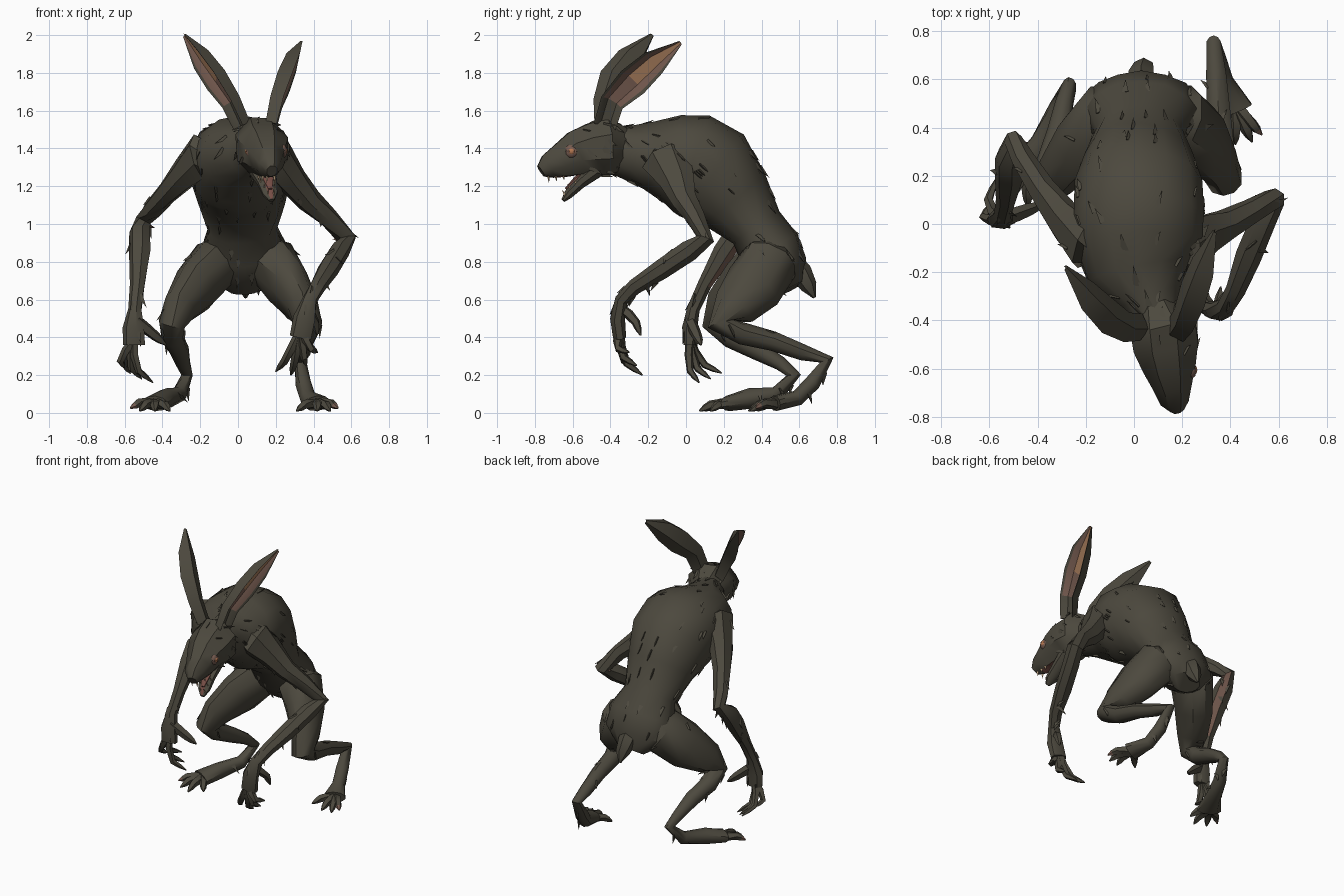
import bpy, bmesh, math, random
from mathutils import Vector

random.seed(4)
cube = bpy.data.objects.get("Cube")
if cube:
    bpy.data.objects.remove(cube, do_unlink=True)


def material(name, rgb):
    mat = bpy.data.materials.new(name)
    mat.use_nodes = True
    colour = (*rgb, 1)
    mat.diffuse_color = colour
    shader = next(n for n in mat.node_tree.nodes if n.type == 'BSDF_PRINCIPLED')
    shader.inputs["Base Color"].default_value = colour
    shader.inputs["Roughness"].default_value = .9
    return mat


FUR = material("dark_fur", (.073, .066, .048))
SKIN = material("bare_skin", (.18, .105, .08))
GLOW = material("ear_centre", (.38, .2, .105))
MOUTH = material("mouth_red", (.18, .075, .06))
TEETH = material("teeth_bone", (.5, .36, .22))
EYE = material("eye_amber", (.45, .18, .08))
parts = []


def finish(name, bm, mats):
    bmesh.ops.recalc_face_normals(bm, faces=bm.faces)
    mesh = bpy.data.meshes.new(name)
    bm.to_mesh(mesh)
    bm.free()
    for mat in mats:
        mesh.materials.append(mat)
    obj = bpy.data.objects.new(name, mesh)
    bpy.context.collection.objects.link(obj)
    parts.append(obj)
    return obj


def ring(sides):
    angles = [math.tau * (k + .5) / sides for k in range(sides)]
    return [(math.cos(a), math.sin(a)) for a in angles]


def loft(name, sections, sides=8, side=(1, 0, 0), profile=None, mats=(FUR,), rule=None, rough=0.0):
    """Skin a path of (x, y, z, half width[, half depth]) sections."""
    profile = profile or ring(sides)
    count = len(profile)
    points = [Vector(s[:3]) for s in sections]
    last = len(points) - 1
    bm = bmesh.new()
    rings = []
    for i, (p, s) in enumerate(zip(points, sections)):
        tangent = Vector()
        if i > 0:
            tangent += (p - points[i - 1]).normalized()
        if i < last:
            tangent += (points[i + 1] - p).normalized()
        tangent.normalize()
        across = Vector(side)
        across = (across - tangent * across.dot(tangent)).normalized()
        depth = tangent.cross(across)
        row = []
        for a, b in profile:
            grow = 1 + random.uniform(-rough, rough)
            row.append(bm.verts.new(p + (across * a * s[3] + depth * b * s[-1]) * grow))
        rings.append(row)
    for i in range(last):
        for j in range(count):
            k = (j + 1) % count
            face = bm.faces.new((rings[i][j], rings[i][k], rings[i + 1][k], rings[i + 1][j]))
            face.material_index = rule(i, j) if rule else 0
    bm.faces.new(rings[0])
    bm.faces.new(rings[-1])
    return finish(name, bm, mats)


def digits(name, root, tips, bend, radius, bare=False):
    """Bent, clawed fingers or toes from one root; the first may have a bare tip."""
    for n, tip in enumerate(tips):
        a, b = Vector(root), Vector(tip)
        knuckle = a.lerp(b, .3) + Vector(bend) * .7
        joint = a.lerp(b, .65) + Vector(bend)
        loft(f"{name}_{n + 1}", [(*a, radius), (*knuckle, radius), (*joint, radius * .85),
                                 (*joint.lerp(b, .5), radius * .65), (*b, radius * .15)], 5,
             mats=(FUR, SKIN), rule=lambda i, j: int(bare and n == 0 and i == 3))


def spike(bm, base, tip, width):
    """Thin three-sided spike."""
    axis = (tip - base).normalized()
    u = axis.orthogonal().normalized() * width
    v = axis.cross(u)
    foot = [bm.verts.new(base + o) for o in (u, v - u * .5, -v - u * .5)]
    top = bm.verts.new(tip)
    bm.faces.new(foot)
    for k in range(3):
        bm.faces.new((foot[k], foot[(k + 1) % 3], top))


# Torso and tail
body = loft("torso", [
    (.1, -.42, 1.4, .09, .12), (.07, -.31, 1.38, .13, .14), (.02, -.2, 1.36, .22, .18),
    (.02, -.07, 1.34, .275, .24), (.02, .03, 1.32, .275, .28), (.02, .14, 1.26, .265, .28),
    (.02, .26, 1.13, .235, .21), (.02, .37, .98, .185, .15), (.03, .45, .86, .23, .17),
    (.03, .51, .75, .23, .14), (.04, .56, .66, .1, .07)], sides=14, rough=.035)
loft("tail", [(.03, .54, .82, .06), (.03, .61, .74, .06), (.04, .65, .67, .045),
              (.04, .68, .61, .008)], 6)

# Arms, each in its own pose
right_arm = loft("right_arm", [
    (-.08, -.1, 1.35, .09, .1), (-.2, -.08, 1.36, .11, .13), (-.29, .01, 1.26, .075, .1),
    (-.38, .14, 1.16, .055, .065), (-.46, .27, 1.07, .05), (-.5, .34, 1.02, .045),
    (-.52, .27, .95, .06), (-.52, .2, .85, .06), (-.53, .1, .68, .04),
    (-.545, .04, .55, .036), (-.55, .02, .45, .06, .04), (-.55, .02, .36, .06, .035)],
    sides=7, rough=.08)
left_arm = loft("left_arm", [
    (.1, -.1, 1.35, .09, .1), (.22, -.1, 1.33, .11, .13), (.29, -.05, 1.23, .08, .1),
    (.38, -.01, 1.12, .065, .07), (.48, .05, 1.03, .052), (.575, .1, .92, .05),
    (.54, .02, .86, .055), (.48, -.13, .76, .055), (.42, -.27, .67, .043),
    (.38, -.34, .6, .038), (.35, -.36, .5, .06, .04), (.33, -.35, .4, .06, .035)],
    sides=7, rough=.08)
digits("right_finger", (-.55, .02, .39),
       [(-.45, .07, .16), (-.51, .13, .18), (-.57, .19, .21), (-.6, .08, .24)],
       (-.04, -.03, -.02), .023)
digits("right_thumb", (-.54, .02, .49), [(-.38, .08, .36)], (0, 0, 0), .032)
digits("left_finger", (.33, -.35, .43),
       [(.2, -.25, .22), (.28, -.23, .2), (.36, -.26, .25), (.42, -.3, .32)],
       (0, -.04, -.02), .025)
digits("left_thumb", (.36, -.34, .55), [(.42, -.24, .41)], (.01, .01, .02), .028)

# Bare strip along the inner back of the right forearm, torn skin at the elbows
for face in right_arm.data.polygons:
    if .65 < face.center.z < .98 and face.normal.dot((.45, .75, -.48)) > .87:
        face.material_index = 1
right_arm.data.materials.append(SKIN)
bm = bmesh.new()
spike(bm, Vector((.56, .09, .91)), Vector((.5, .12, .92)), .022)
spike(bm, Vector((-.49, .33, 1)), Vector((-.44, .34, .98)), .022)
finish("elbow_skin", bm, (SKIN,))

# Hind legs with long feet
right_leg = loft("right_leg", [
    (-.02, .46, .86, .1, .09), (-.12, .43, .79, .14, .16), (-.22, .33, .67, .12, .16),
    (-.31, .21, .56, .09, .115), (-.35, .155, .47, .072), (-.35, .24, .4, .06),
    (-.31, .38, .33, .05), (-.29, .5, .26, .038), (-.27, .57, .2, .032, .038),
    (-.31, .48, .1, .042), (-.38, .34, .075, .05, .055), (-.44, .22, .05, .08, .04)],
    sides=10, rough=.05)
left_leg = loft("left_leg", [
    (.08, .46, .86, .1, .09), (.18, .44, .79, .14, .16), (.27, .36, .67, .12, .16),
    (.34, .26, .56, .09, .12), (.37, .19, .47, .077), (.36, .3, .42, .06),
    (.35, .46, .38, .05), (.34, .62, .32, .042), (.33, .745, .28, .03, .04),
    (.345, .67, .16, .042), (.37, .59, .08, .042), (.42, .47, .05, .075, .04)],
    sides=10, rough=.05)
digits("right_toe", (-.44, .24, .045),
       [(-.57, .15, .025), (-.52, .1, .01), (-.44, .07, .01), (-.36, .13, .01)],
       (0, 0, .02), .029, bare=True)
digits("left_toe", (.42, .49, .045),
       [(.53, .37, .025), (.49, .34, .01), (.42, .33, .01), (.31, .38, .01)],
       (0, 0, .02), .029, bare=True)

# Head, with a red palate under the snout
head = loft("head", [
    (.09, -.34, 1.4, .09, .12), (.12, -.42, 1.41, .145, .165), (.13, -.5, 1.395, .145, .15),
    (.145, -.58, 1.375, .12, .125), (.16, -.66, 1.335, .09, .098),
    (.17, -.73, 1.305, .064, .07), (.18, -.768, 1.28, .03, .035)],
    mats=(FUR, MOUTH), rule=lambda i, j: int(i in (3, 4) and j == 5), rough=.03)
loft("lower_jaw", [(.13, -.46, 1.3, .085, .05), (.155, -.56, 1.22, .055, .035),
                   (.17, -.62, 1.16, .042, .027), (.178, -.65, 1.125, .015, .012)],
     mats=(FUR, MOUTH), rule=lambda i, j: int(j == 1))
loft("tongue", [(.14, -.5, 1.29, .032, .018), (.16, -.58, 1.235, .032, .018),
                (.172, -.635, 1.185, .012, .008)], 6, mats=(MOUTH,))

# Teeth on both jaws
bm = bmesh.new()
for sign in (-1, 1):
    for step in range(3):
        upper = Vector((.172 - step * .01 + sign * (.02 + step * .012), -.73 + step * .04, 1.255))
        spike(bm, upper, upper + Vector((0, .005, -.04 + step * .008)), .008)
        lower = Vector((.175 - step * .008 + sign * (.015 + step * .012),
                        -.638 + step * .03, 1.15 + step * .03))
        spike(bm, lower, lower + Vector((0, -.02, .035)), .007)
finish("teeth", bm, (TEETH,))

# Eyes set in bare skin
for label, sign in (("right", -1), ("left", 1)):
    for part, mat, size, out in (("eyelid", SKIN, .037, .088), ("eye", EYE, .018, .102)):
        bm = bmesh.new()
        bmesh.ops.create_uvsphere(bm, u_segments=8, v_segments=6, radius=size)
        for v in bm.verts:
            v.co.x *= .6
            v.co += Vector((.15 + sign * out, -.605, 1.385))
        finish(f"{label}_{part}", bm, (mat,))

# Cupped ears: fur outside and around the rim, bare skin inside
CUP = [(1, .4), (.6, -.6), (-.6, -.6), (-1, .4), (-.8, .3), (-.4, -.1), (.4, -.1), (.8, .3)]


def ear_colour(i, j):
    if i < 1 or j in (0, 1, 2, 3, 7):
        return 0
    return 2 if j == 5 and i > 1 else 1


def ear(name, path, facing):
    along = Vector(path[-1]) - Vector(path[0])
    widths = [(.06, .06), (.065, .07), (.085, .08), (.072, .07), (.012, .012)]
    loft(name, [(*p, *w) for p, w in zip(path, widths)], side=Vector(facing).cross(along),
         profile=CUP, mats=(FUR, SKIN, GLOW), rule=ear_colour)


ear("right_ear", [(.02, -.42, 1.52), (-.04, -.42, 1.65), (-.12, -.37, 1.77),
                  (-.2, -.29, 1.88), (-.285, -.18, 2)], (-1, -.25, 0))
ear("left_ear", [(.18, -.43, 1.52), (.21, -.39, 1.65), (.25, -.28, 1.76),
                 (.29, -.17, 1.86), (.335, -.03, 1.96)], (1, .15, 0))

# Ragged fur tufts lying along the coat
bm = bmesh.new()
for obj, amount, flow in ((body, 100, (0, .7, -.7)), (head, 22, (0, .8, -.5)),
                          (right_arm, 14, (0, .3, -1)), (left_arm, 14, (0, .3, -1)),
                          (right_leg, 10, (0, .4, -1)), (left_leg, 10, (0, .4, -1))):
    faces = [f for f in obj.data.polygons if f.area > .002 and f.center.y > -.57]
    for face in random.choices(faces, k=amount):
        corners = [obj.data.vertices[v].co for v in face.vertices]
        base = face.center.lerp(random.choice(corners), random.uniform(0, .6))
        lie = Vector(flow) - face.normal * face.normal.dot(Vector(flow))
        lean = lie.normalized() + face.normal * .17
        spike(bm, base - face.normal * .008, base + lean * random.uniform(.04, .08), .016)
finish("fur_tufts", bm, (FUR,))

# Soft shading on the rounded masses, crisp facets on the arms and head
bpy.ops.object.select_all(action='DESELECT')
for obj in parts:
    obj.select_set(True)
bpy.context.view_layer.objects.active = body
bpy.ops.object.shade_smooth_by_angle(angle=math.radians(40))
